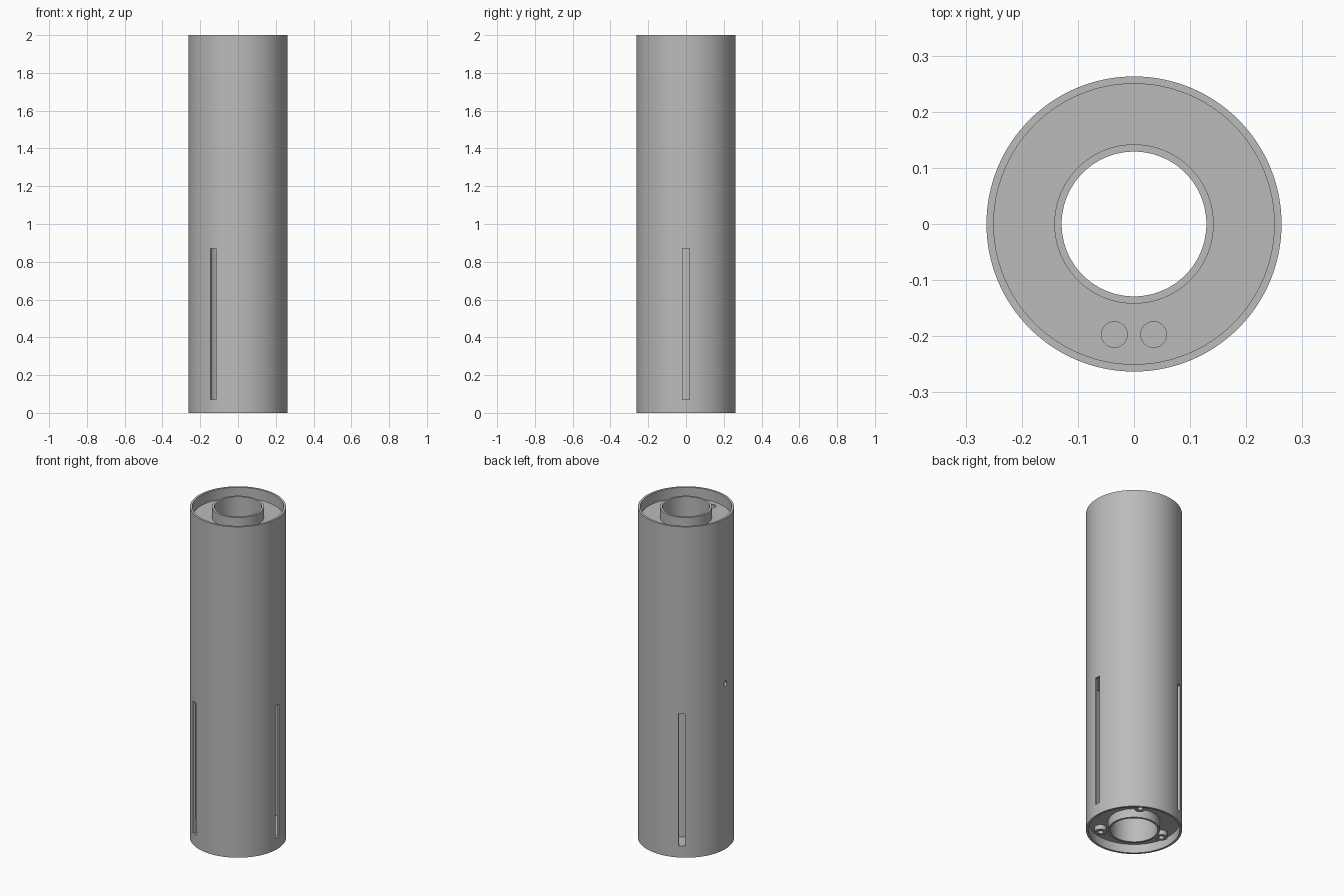
import bpy, bmesh
from math import cos, sin, pi, radians
from mathutils import Matrix, Vector

cube = bpy.data.objects.get("Cube")
if cube:
    bpy.data.objects.remove(cube, do_unlink=True)

grey = bpy.data.materials.new("plain grey")
grey.use_nodes = True
COLOUR = (0.5, 0.5, 0.5, 1)
grey.diffuse_color = COLOUR
grey.node_tree.nodes["Principled BSDF"].inputs["Base Color"].default_value = COLOUR

HEIGHT = 2.0
OUTER, OUTER_IN = 0.263, 0.25      # outer shell radii
INNER, INNER_IN = 0.142, 0.129     # inner tube radii
FLOOR, RECESS = 0.068, 0.053       # bottom plate top and underside


def finish(name, bm):
    bmesh.ops.recalc_face_normals(bm, faces=bm.faces)
    mesh = bpy.data.meshes.new(name)
    bm.to_mesh(mesh)
    bm.free()
    mesh.materials.append(grey)
    ob = bpy.data.objects.new(name, mesh)
    bpy.context.collection.objects.link(ob)
    return ob


def ring(name, r_out, r_in, z0, z1, segments=128, centre=(0, 0)):
    """Hollow cylinder between two heights."""
    bm = bmesh.new()
    loops = []
    for r, z in ((r_out, z0), (r_out, z1), (r_in, z1), (r_in, z0)):
        loops.append([bm.verts.new((centre[0] + r * cos(2 * pi * i / segments),
                                    centre[1] + r * sin(2 * pi * i / segments), z))
                      for i in range(segments)])
    for a, b in zip(loops, loops[1:] + loops[:1]):
        for i in range(segments):
            j = (i + 1) % segments
            bm.faces.new((a[i], a[j], b[j], b[i]))
    return finish(name, bm)


def cut(target, cutter):
    cutter.hide_render = True
    cutter.hide_viewport = True
    cutter.display_type = 'WIRE'
    mod = target.modifiers.new(cutter.name, 'BOOLEAN')
    mod.operation = 'DIFFERENCE'
    mod.solver = 'EXACT'
    mod.object = cutter


def rod(name, radius, length, matrix):
    bm = bmesh.new()
    bmesh.ops.create_cone(bm, cap_ends=True, segments=32, radius1=radius,
                          radius2=radius, depth=length, matrix=matrix)
    return finish(name, bm)


# Main tubes and the plates joining them
shell = ring("outer_shell", OUTER, OUTER_IN, 0, HEIGHT)
tube = ring("inner_tube", INNER, INNER_IN, 0, HEIGHT)
plates = [ring(name, OUTER_IN + 0.002, INNER - 0.002, z0, z1) for name, z0, z1 in (
    ("bottom_plate", RECESS, FLOOR),
    ("middle_plate", 0.97, 0.985),
    ("top_plate", HEIGHT - FLOOR, HEIGHT - RECESS - 0.01))]

# Three long slots through the outer shell
slots = bmesh.new()
for k in range(3):
    spin = Matrix.Rotation(radians(120 * k), 4, 'Z')
    place = Matrix.Translation((0.26, 0, 0.47))
    size = Matrix.Diagonal((0.1, 0.035, 0.8, 1))
    bmesh.ops.create_cube(slots, size=1, matrix=spin @ place @ size)
cut(shell, finish("slot_cutter", slots))

# Small side hole
cut(shell, rod("side_hole_cutter", 0.015, 0.1,
               Matrix.Translation((-0.26, 0, 1.0)) @ Matrix.Rotation(pi / 2, 4, 'Y')))

# Pair of cable holes in the top plate
for side, x in (("right", -0.035), ("left", 0.035)):
    cut(plates[2], rod(side + "_cable_hole_cutter", 0.023, 0.2,
                       Matrix.Translation((x, -0.197, HEIGHT - FLOOR))))

# Screw bosses under the bottom plate, between the slots
bosses = []
for k, angle in enumerate((60, 180, 300)):
    a = radians(angle)
    bosses.append(ring(f"screw_boss_{k + 1}", 0.034, 0.015, 0.025, RECESS + 0.002,
                       32, (0.195 * cos(a), 0.195 * sin(a))))

# Smooth round walls with crisp rims
bpy.ops.object.select_all(action='DESELECT')
for ob in [shell, tube] + plates + bosses:
    ob.select_set(True)
    bpy.context.view_layer.objects.active = ob
bpy.ops.object.shade_smooth_by_angle(angle=radians(30))
